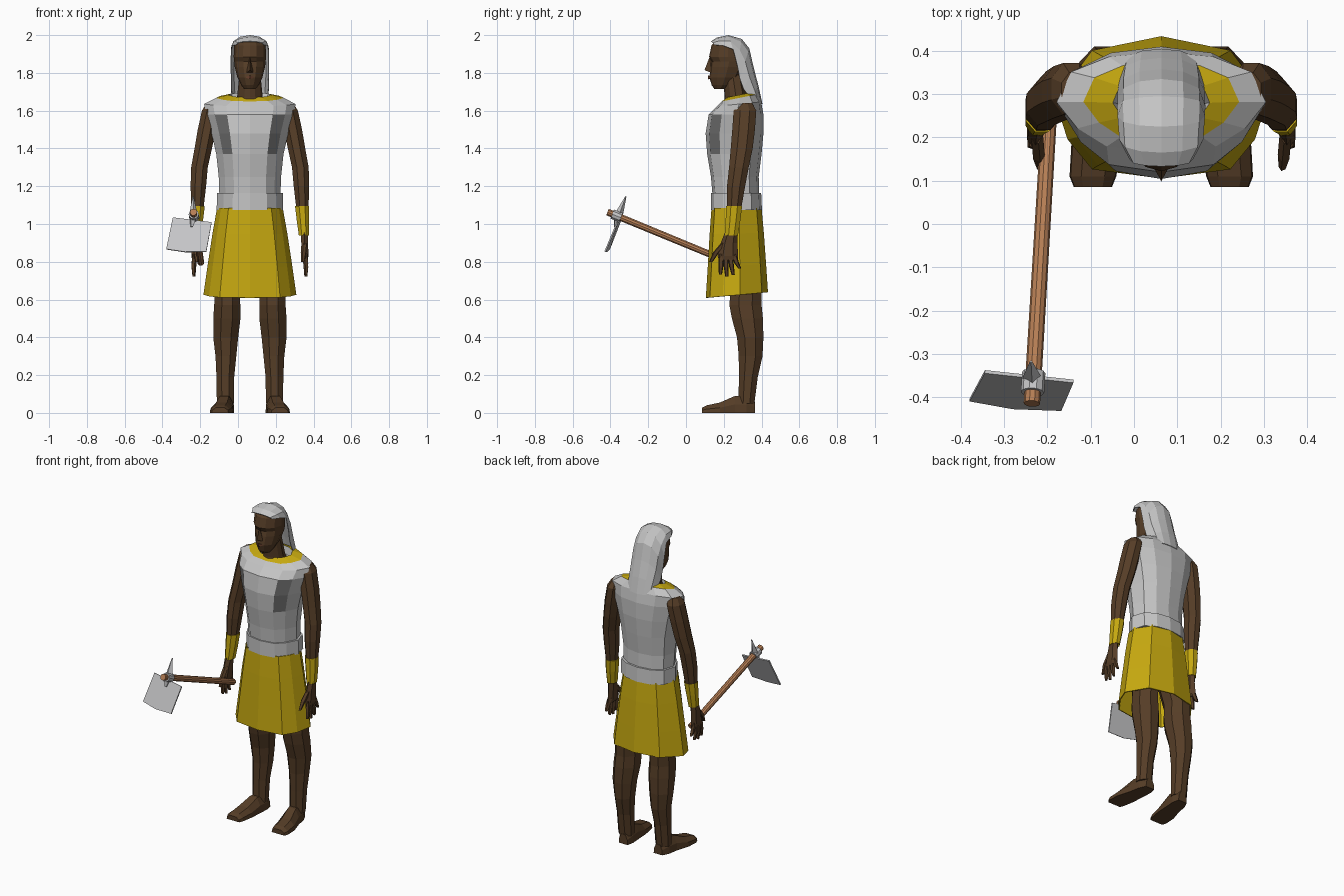
import bpy, bmesh, math
from mathutils import Vector

CX = 0.063          # the figure's own mid plane


def material(name, rgb):
    m = bpy.data.materials.new(name)
    m.diffuse_color = (*rgb, 1)
    return m


SKIN = material("dark brown skin", (0.092, 0.047, 0.020))
CLOTH = material("pale grey cloth", (0.56, 0.56, 0.56))
SHADE = material("dark grey panel", (0.17, 0.17, 0.17))
GOLD = material("gold yellow", (0.56, 0.39, 0.005))
WOOD = material("light wood", (0.47, 0.21, 0.09))
METAL = material("grey metal", (0.56, 0.56, 0.57))
LIPS = material("lip brown", (0.16, 0.06, 0.03))


def loft(bm, rings, closed=True, cap=True):
    """Skin a list of rings; returns the faces as grid[ring][side]."""
    vs = [[bm.verts.new(p) for p in r] for r in rings]
    n = len(rings[0])
    grid = []
    for a, b in zip(vs, vs[1:]):
        grid.append([bm.faces.new((a[j], a[(j + 1) % n], b[(j + 1) % n], b[j]))
                     for j in range(n if closed else n - 1)])
    if cap and closed:
        bm.faces.new(vs[0])
        bm.faces.new(vs[-1])
    return grid


def finish(bm, name, mats, thick=0):
    bmesh.ops.recalc_face_normals(bm, faces=bm.faces)
    me = bpy.data.meshes.new(name)
    bm.to_mesh(me)
    bm.free()
    for m in mats:
        me.materials.append(m)
    ob = bpy.data.objects.new(name, me)
    bpy.context.collection.objects.link(ob)
    if thick:
        mod = ob.modifiers.new("thickness", 'SOLIDIFY')
        mod.thickness = thick
    return ob


def pair(name, parts, mat, cap=True, thick=0):
    """Left and right copies of lofts given as offsets from the mid plane."""
    for s, side in ((-1, "right_"), (1, "left_")):
        bm = bmesh.new()
        for rings in parts:
            loft(bm, [[(CX + s * x, y, z) for x, y, z in r] for r in rings], cap=cap)
        finish(bm, side + name, [mat], thick)


def oval(z, u, y, rx, ry, n=8):
    return [(u + rx * math.cos((k + .5) * math.tau / n) / math.cos(math.pi / n),
             y + ry * math.sin((k + .5) * math.tau / n) / math.cos(math.pi / n), z) for k in range(n)]


def section(half, z, hw, yf, yb, tilt=0):
    """Symmetric ring from a half outline in unit coordinates."""
    full = half + [(-x, y) for x, y in half[-2:0:-1]]
    ym, d = (yf + yb) / 2, (yb - yf) / 2
    return [(CX + x * hw, ym + y * d, z + tilt * (ym + y * d - 0.28)) for x, y in full]


def tube(bm, p, q, r1, r2, n):
    p, q = Vector(p), Vector(q)
    rot = (q - p).to_track_quat('Z', 'Y')
    loft(bm, [[c + rot @ Vector((r * math.cos(k * math.tau / n), r * math.sin(k * math.tau / n), 0))
               for k in range(n)] for c, r in ((p, r1), (q, r2))])


# Legs and feet
leg = [oval(*r) for r in ((.85, .10, .28, .075, .09), (.65, .119, .318, .067, .083),
                          (.57, .120, .315, .069, .085), (.50, .122, .325, .072, .082),
                          (.40, .128, .34, .066, .07), (.30, .127, .342, .055, .063),
                          (.19, .130, .33, .047, .05), (.05, .130, .32, .045, .042))]
foot = [[(u - w, y, 0), (u + w, y, 0), (u + .95 * w, y, h * .5), (u + .5 * w, y, h),
         (u - .5 * w, y, h), (u - .95 * w, y, h * .5)] for y, u, w, h in (
    (.365, .122, .030, .06), (.32, .128, .045, .09), (.26, .135, .048, .09),
    (.18, .150, .058, .055), (.11, .158, .054, .04), (.085, .158, .044, .028))]
pair("leg", [leg, foot], SKIN)

# Arms, hands and fingers
arm = [oval(*r) for r in ((1.64, .20, .31, .03, .04), (1.60, .208, .312, .046, .06),
                          (1.50, .228, .305, .048, .06), (1.40, .247, .295, .046, .058),
                          (1.30, .267, .28, .044, .052), (1.20, .273, .265, .041, .048),
                          (1.08, .278, .255, .032, .037), (.95, .288, .24, .022, .03))]
palm = [oval(*r, 6) for r in ((.96, .288, .24, .02, .028), (.90, .290, .228, .018, .038),
                              (.83, .293, .222, .017, .047), (.81, .294, .225, .012, .044))]
fingers = [[oval(.84, .292, y0, .012, .012, 5), oval((.82 + z) / 2, .298, (y0 + y1) / 2, .011, .011, 5),
            oval(z, .297, y1, .007, .007, 5)]
           for y0, y1, z in ((.188, .182, .732), (.21, .216, .722), (.233, .25, .73), (.253, .284, .765))]
thumb = [oval(.90, .288, .205, .012, .016, 5), oval(.85, .284, .16, .012, .014, 5),
         oval(.80, .280, .132, .007, .008, 5)]
pair("arm", [arm, palm, thumb] + fingers, SKIN)
pair("bracelet", [[oval(1.095, .276, .255, .037, .042), oval(1.02, .281, .249, .033, .039),
                   oval(.94, .286, .240, .027, .035)]], GOLD, cap=False, thick=.004)

# Skirt
SK = [(0, -1), (.65, -.87), (.88, -.45), (1, .1), (.65, .8), (0, 1)]
bm = bmesh.new()
loft(bm, [section(SK, 1.085, .174, .135, .400), section(SK, .95, .198, .125, .412, .03),
          section(SK, .78, .224, .115, .424, .06), section(SK, .625, .246, .105, .434, .09)], cap=False)
finish(bm, "skirt", [GOLD], .006)

# Tunic with neck band; side chest facets are a darker panel
TU = [(0, -1), (.52, -.88), (.80, -.52), (1, 0), (.86, .6), (.5, .9), (0, 1)]
bm = bmesh.new()
grid = loft(bm, [section(TU, *r) for r in (
    (1.10, .160, .145, .388), (1.25, .165, .132, .385), (1.37, .178, .112, .400),
    (1.48, .203, .104, .410), (1.58, .233, .120, .410), (1.635, .242, .165, .398, .1),
    (1.667, .180, .190, .375, .2), (1.683, .112, .215, .345, .2), (1.64, .10, .222, .335, .2))])
for i in (2, 3):
    for j in (1, 10):
        grid[i][j].material_index = 1
for f in grid[6]:
    f.material_index = 2
finish(bm, "tunic", [CLOTH, SHADE, GOLD])

# Waist sash
bm = bmesh.new()
loft(bm, [section(TU, 1.075, .176, .132, .402), section(TU, 1.165, .174, .132, .398)])
finish(bm, "waist_sash", [CLOTH])

# Head, neck and nose
HE = [(0, -1), (.42, -.9), (.85, -.5), (1, 0), (.8, .65), (0, 1)]
bm = bmesh.new()
loft(bm, [section(HE, *r) for r in (
    (1.715, .030, .15, .21), (1.735, .046, .136, .25), (1.775, .066, .124, .29),
    (1.83, .080, .130, .315), (1.86, .083, .137, .32), (1.885, .086, .122, .32),
    (1.945, .083, .135, .315), (1.975, .062, .16, .29))])
loft(bm, [section(HE, *r) for r in ((1.63, .085, .20, .34), (1.67, .068, .205, .325), (1.79, .056, .195, .30))])
nose = [bm.verts.new((CX + x, y, z)) for x, y, z in
        ((0, .125, 1.885), (.019, .135, 1.80), (-.019, .135, 1.80), (0, .098, 1.815), (0, .16, 1.82))]
bmesh.ops.convex_hull(bm, input=nose)
finish(bm, "head", [SKIN])

# Lips
bm = bmesh.new()
lips = [bm.verts.new((CX + x, y, z)) for x, y, z in
        ((-.026, .134, 1.777), (.026, .134, 1.777), (0, .115, 1.787), (0, .117, 1.766), (0, .15, 1.777))]
bmesh.ops.convex_hull(bm, input=lips)
finish(bm, "lips", [LIPS])

# Head cloth: arches swept over the head and down the back (ridge y, z, edge y, z, half width)
bm = bmesh.new()
arches = ((.133, 1.968, .150, 1.948, .074), (.165, 1.988, .195, 1.945, .097),
          (.225, 2.00, .250, 1.925, .101), (.295, 1.980, .272, 1.84, .102),
          (.335, 1.93, .285, 1.77, .101), (.358, 1.83, .305, 1.715, .101),
          (.384, 1.73, .338, 1.67, .096), (.405, 1.635, .362, 1.642, .090))
rings = []
for ty, tz, ey, ez, hw in arches:
    ring = []
    for k in range(7):
        t = math.pi * k / 6
        s = math.sin(t) ** .8
        ring.append((CX + hw * math.cos(t), ey + (ty - ey) * s, ez + (tz - ez) * s))
    rings.append(ring)
loft(bm, rings, closed=False)
finish(bm, "head_cloth", [CLOTH], .004)

# Hoe: handle, socket, spike and blade
butt, tip = Vector((-.197, .235, .795)), Vector((-.236, -.415, 1.063))
bm = bmesh.new()
tube(bm, butt, tip, .018, .019, 10)
finish(bm, "hoe_handle", [WOOD])

bm = bmesh.new()
tube(bm, butt.lerp(tip, .89), butt.lerp(tip, .96), .027, .027, 10)
tube(bm, (-.236, -.355, 1.05), (-.238, -.318, 1.147), .022, .003, 4)
tube(bm, (-.236, -.362, 1.04), (-.245, -.375, .985), .024, .008, 4)
finish(bm, "hoe_socket", [METAL])

bm = bmesh.new()
bm.faces.new([bm.verts.new(p) for p in ((-.345, -.345, 1.035), (-.14, -.367, 1.01), (-.168, -.432, .855),
                                        (-.28, -.428, .853), (-.38, -.41, .868))])
finish(bm, "hoe_blade", [METAL], .008)
